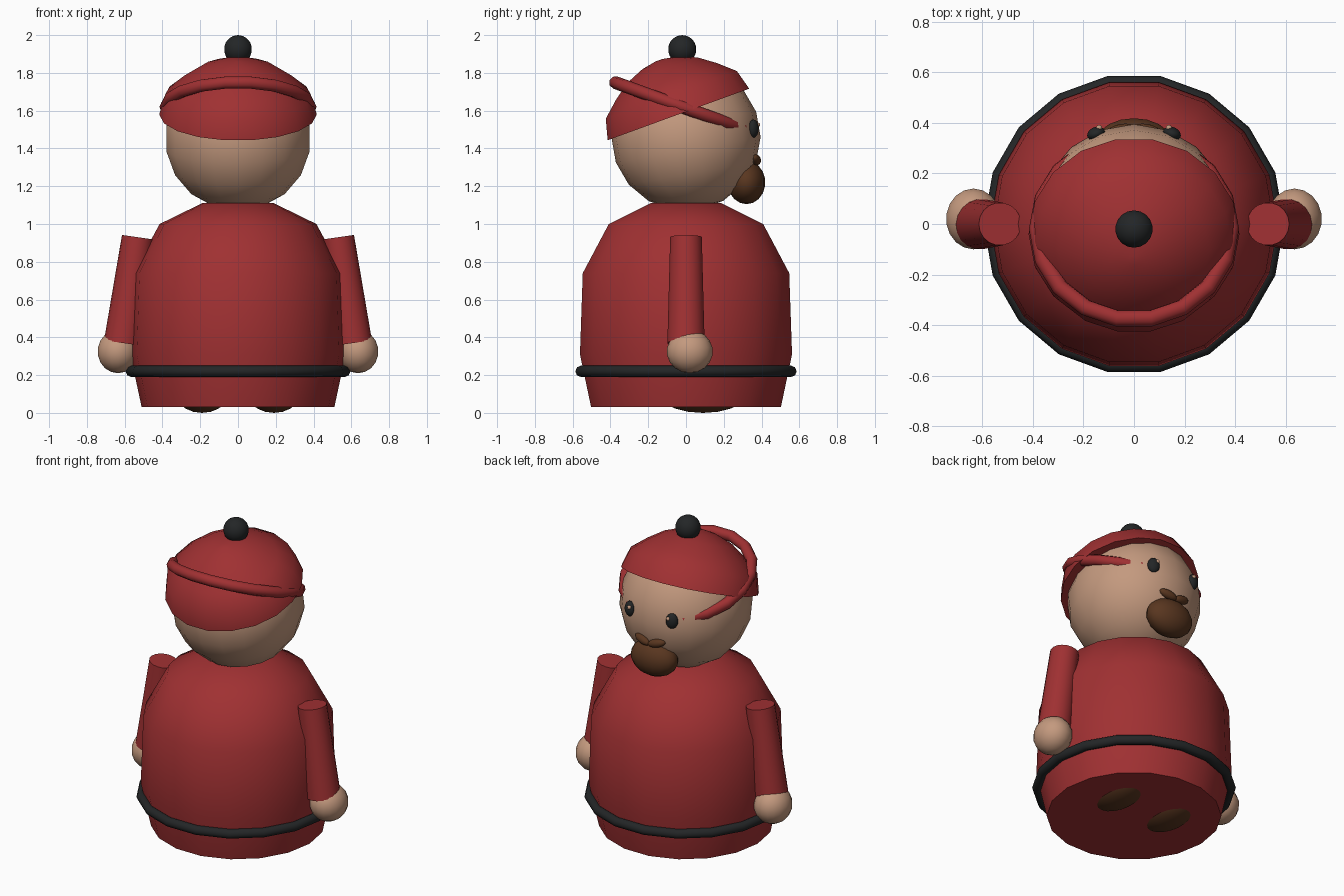
import bpy
from math import radians, sin, cos, tau
from mathutils import Vector

if "Cube" in bpy.data.objects:
    bpy.data.objects.remove(bpy.data.objects["Cube"])

SIDES = 18


def material(name, rgb):
    mat = bpy.data.materials.new(name)
    mat.use_nodes = True
    mat.diffuse_color = (*rgb, 1)
    bsdf = mat.node_tree.nodes["Principled BSDF"]
    bsdf.inputs["Base Color"].default_value = (*rgb, 1)
    bsdf.inputs["Roughness"].default_value = 0.8
    return mat


red = material("red cloth", (0.35, 0.03, 0.032))
skin = material("skin", (0.55, 0.32, 0.21))
black = material("black", (0.017, 0.019, 0.02))
brown = material("brown", (0.10, 0.037, 0.014))


def finish(obj, name, mat):
    obj.name = obj.data.name = name
    obj.data.materials.append(mat)
    bpy.ops.object.select_all(action="DESELECT")
    obj.select_set(True)
    bpy.context.view_layer.objects.active = obj
    bpy.ops.object.shade_smooth_by_angle(angle=radians(50))
    return obj


def ball(name, mat, loc, size, rot=(0, 0, 0), rings=9):
    bpy.ops.mesh.primitive_uv_sphere_add(
        segments=SIDES, ring_count=rings, radius=1, location=loc,
        rotation=[radians(a) for a in rot])
    obj = bpy.context.object
    obj.scale = size
    return finish(obj, name, mat)


def ring(name, mat, loc, major, minor, tilt=0):
    bpy.ops.mesh.primitive_torus_add(
        major_segments=SIDES, minor_segments=8, major_radius=major,
        minor_radius=minor, location=loc, rotation=(radians(tilt), 0, 0))
    return finish(bpy.context.object, name, mat)


def lathe(name, mat, profile, loc=(0, 0, 0), tilt=0):
    """Closed solid turned from (radius, height) points, bottom to top."""
    verts = [(r * cos(tau * i / SIDES), r * sin(tau * i / SIDES), h)
             for r, h in profile for i in range(SIDES)]
    faces = []
    for k in range(len(profile) - 1):
        for i in range(SIDES):
            a, b = k * SIDES + i, k * SIDES + (i + 1) % SIDES
            faces.append((a, b, b + SIDES, a + SIDES))
    faces.append(tuple(reversed(range(SIDES))))
    faces.append(tuple(range(len(verts) - SIDES, len(verts))))
    mesh = bpy.data.meshes.new(name)
    mesh.from_pydata(verts, [], faces)
    obj = bpy.data.objects.new(name, mesh)
    bpy.context.collection.objects.link(obj)
    obj.location = loc
    obj.rotation_euler.x = radians(tilt)
    return finish(obj, name, mat)


# Robe and belt
lathe("robe", red, [(0.51, 0.03), (0.57, 0.31), (0.555, 0.74),
                    (0.415, 1.0), (0.19, 1.11)])
ring("belt", black, (0, 0, 0.22), 0.565, 0.03)

# Head, cap, cap band and button
ball("head", skin, (0, 0, 1.46), (0.39, 0.395, 0.39), rot=(10, 0, 0))
cap = lathe("cap", red, [(0.405, 0), (0.375, 0.11), (0.29, 0.185),
                         (0.2, 0.25), (0.1, 0.29), (0.02, 0.305)],
            loc=(0, -0.04, 1.58), tilt=20)
cap.scale.x = 1.03
ring("cap_band", red, (0, -0.02, 1.62), 0.382, 0.034, tilt=-20)
ball("cap_button", black, (0, -0.02, 1.925), (0.075,) * 3)

# Beard
ball("beard", brown, (0, 0.32, 1.22), (0.155, 0.1, 0.115))

# Paired parts
for side, s in (("left", 1), ("right", -1)):
    ball(side + "_eye", black, (s * 0.15, 0.357, 1.505),
         (0.037, 0.027, 0.048), rot=(0, 0, -s * 20))
    ball(side + "_eye_glint", skin, (s * 0.138, 0.38, 1.525), (0.012,) * 3)
    ball(side + "_moustache", brown, (s * 0.05, 0.37, 1.34),
         (0.058, 0.026, 0.026), rot=(0, -s * 15, -s * 10))
    ball(side + "_foot", brown, (s * 0.19, 0.09, 0.1), (0.14, 0.23, 0.1))
    ball(side + "_hand", skin, (s * 0.635, 0.02, 0.325), (0.11, 0.122, 0.115))

    # Sleeve, tapered from cuff to shoulder
    cuff, shoulder = Vector((s * 0.61, 0, 0.37)), Vector((s * 0.53, 0, 0.93))
    axis = shoulder - cuff
    bpy.ops.mesh.primitive_cone_add(
        vertices=SIDES, radius1=0.1, radius2=0.085, depth=axis.length,
        location=(cuff + shoulder) / 2,
        rotation=axis.to_track_quat("Z", "Y").to_euler())
    sleeve = bpy.context.object
    finish(sleeve, side + "_sleeve", red)
